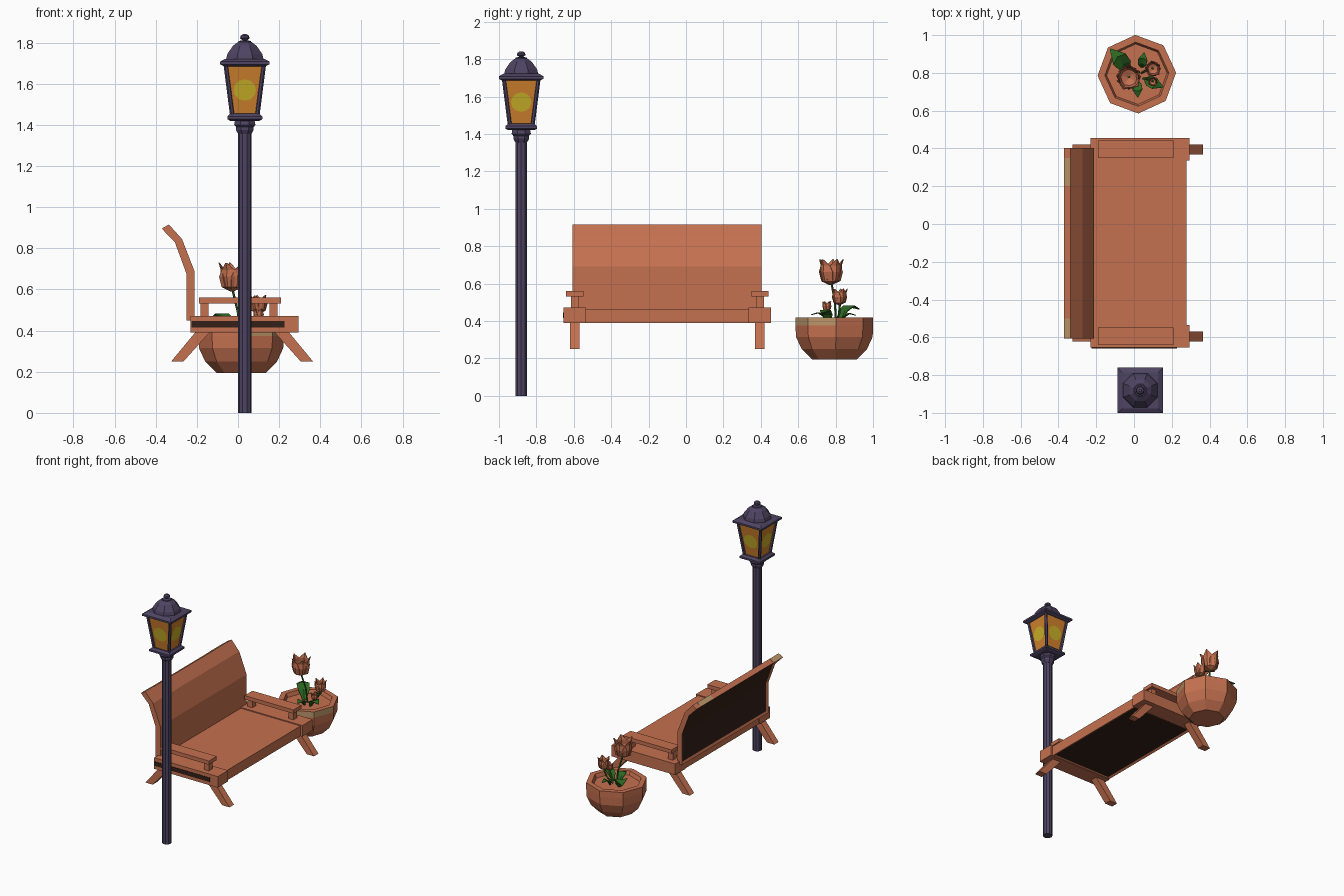
import bpy, bmesh, math
from mathutils import Vector

if "Cube" in bpy.data.objects:
    bpy.data.objects.remove(bpy.data.objects["Cube"])


def material(name, r, g, b):
    m = bpy.data.materials.new(name)
    m.diffuse_color = (r, g, b, 1)
    m.use_nodes = True
    m.node_tree.nodes["Principled BSDF"].inputs["Base Color"].default_value = m.diffuse_color
    return m


WOOD = material("terracotta", 0.56, 0.165, 0.08)
DARK = material("dark brown", 0.035, 0.014, 0.009)
IRON = material("purple iron", 0.076, 0.058, 0.122)
GLASS = material("amber glass", 0.63, 0.22, 0.026)
GLOW = material("yellow glow", 0.58, 0.43, 0.021)
GREEN = material("leaf green", 0.026, 0.14, 0.016)
TAN = material("worn tan", 0.50, 0.30, 0.14)


def make(name, verts, faces, *mats):
    me = bpy.data.meshes.new(name)
    me.from_pydata([tuple(v) for v in verts], [], faces)
    bm = bmesh.new()
    bm.from_mesh(me)
    bmesh.ops.recalc_face_normals(bm, faces=bm.faces)
    bm.to_mesh(me)
    bm.free()
    for m in mats:
        me.materials.append(m)
    ob = bpy.data.objects.new(name, me)
    bpy.context.collection.objects.link(ob)
    return ob


def prism(name, profile, y0, y1, *mats):
    """Extrude an x-z profile along y."""
    n = len(profile)
    v = [(x, y0, z) for x, z in profile] + [(x, y1, z) for x, z in profile]
    f = [list(range(n)), list(range(n, 2 * n))]
    f += [[i, (i + 1) % n, n + (i + 1) % n, n + i] for i in range(n)]
    return make(name, v, f, *mats)


def box(name, x0, x1, y0, y1, z0, z1, *mats):
    return prism(name, [(x0, z0), (x1, z0), (x1, z1), (x0, z1)], y0, y1, *mats)


def lathe(name, profile, sides, cx, cy, *mats, rot=0.0):
    """Spin an (r, z) profile with few sides."""
    v = [(cx + r * math.cos(rot + 2 * math.pi * i / sides),
          cy + r * math.sin(rot + 2 * math.pi * i / sides), z)
         for r, z in profile for i in range(sides)]
    k = len(profile)
    f = [[j * sides + i, j * sides + (i + 1) % sides,
          (j + 1) * sides + (i + 1) % sides, (j + 1) * sides + i]
         for j in range(k - 1) for i in range(sides)]
    f += [list(range(sides)), list(range((k - 1) * sides, k * sides))]
    return make(name, v, f, *mats)


def square(name, profile, mat):
    return lathe(name, [(h * math.sqrt(2), z) for h, z in profile], 4, LX, LY, mat, rot=math.pi / 4)


def tube(name, points, radius, mat, sides=5):
    """Thin rod through a few points."""
    v, pts = [], [Vector(p) for p in points]
    axis = (pts[-1] - pts[0]).to_track_quat('Z', 'Y')
    for p in pts:
        for i in range(sides):
            a = 2 * math.pi * i / sides
            v.append(p + axis @ Vector((radius * math.cos(a), radius * math.sin(a), 0)))
    f = [[j * sides + i, j * sides + (i + 1) % sides,
          (j + 1) * sides + (i + 1) % sides, (j + 1) * sides + i]
         for j in range(len(pts) - 1) for i in range(sides)]
    f += [list(range(sides)), list(range(len(v) - sides, len(v)))]
    return make(name, v, f, mat)


def blade(name, base, angle, profile, mat):
    """Petal or leaf: (distance, height, half width) rows, bulging at the middle."""
    d = Vector((math.cos(angle), math.sin(angle), 0))
    s = Vector((-d.y, d.x, 0))
    v, f = [], []
    for r, z, w in profile:
        p = Vector(base) + Vector((0, 0, z))
        v += [p + d * (r - w * 0.4) - s * w, p + d * r, p + d * (r - w * 0.4) + s * w]
    for j in range(len(profile) - 1):
        for i in (0, 1):
            a = j * 3 + i
            f.append([a, a + 1, a + 4, a + 3])
    ob = make(name, v, f, mat)
    mod = ob.modifiers.new("thickness", 'SOLIDIFY')
    mod.thickness = 0.004
    return ob


def dark_inset(ob, test, width):
    """Inset the chosen faces and paint them dark."""
    bm = bmesh.new()
    bm.from_mesh(ob.data)
    faces = [f for f in bm.faces if test(f)]
    bmesh.ops.inset_region(bm, faces=faces, thickness=width, use_even_offset=True)
    bmesh.ops.translate(bm, verts=list({v for f in faces for v in f.verts}),
                        vec=-0.008 * sum((f.normal for f in faces), Vector()).normalized())
    for f in faces:
        f.material_index = 1
    bm.to_mesh(ob.data)
    bm.free()


# Bench: seat and curved backrest with dark hollow undersides
seat = box("seat", -0.225, 0.278, -0.54, 0.335, 0.39, 0.465, WOOD, DARK)
dark_inset(seat, lambda f: f.normal.z < -0.9, 0.015)
back = prism("backrest", [(-0.212, 0.45), (-0.212, 0.69), (-0.272, 0.845), (-0.335, 0.915),
                          (-0.37, 0.895), (-0.307, 0.83), (-0.25, 0.675), (-0.25, 0.45)],
             -0.607, 0.403, WOOD, DARK)
dark_inset(back, lambda f: f.normal.x < -0.6 and f.calc_center_median().z < 0.87, 0.015)
# worn strips along the top rear edge
for y0, y1 in ((-0.6, -0.5), (0.2, 0.35)):
    prism("worn_edge", [(-0.371, 0.896), (-0.337, 0.9155), (-0.335, 0.914), (-0.369, 0.894)], y0, y1, TAN)

# Bench ends: frame, armrest, posts and splayed legs
for side in (-1, 1):
    c = -0.1 + side * 0.495
    box("end_frame", -0.23, 0.293, c - 0.06, c + 0.06, 0.39, 0.472, WOOD)
    box("armrest", -0.19, 0.21, c - 0.046, c + 0.046, 0.532, 0.56, WOOD)
    for x in (-0.163, 0.172):
        box("armrest_post", x - 0.02, x + 0.02, c - 0.021, c + 0.021, 0.465, 0.535, WOOD)
    for sx in (-1, 1):
        prism("leg", [(0.02 + sx * a, z) for a, z in
                      ((0.155, 0.395), (0.225, 0.395), (0.345, 0.25), (0.285, 0.25))],
              c - 0.026, c + 0.026, WOOD)
box("end_slot", -0.225, 0.227, -0.658, -0.652, 0.415, 0.446, DARK)

# Street lamp: pole, collar and lantern
LX, LY = 0.033, -0.881
lathe("lamp_pole", [(0.033, 0), (0.033, 1.38)], 10, LX, LY, IRON)
lathe("lamp_collar", [(0.034, 1.355), (0.046, 1.375), (0.046, 1.39), (0.056, 1.40), (0.05, 1.43)],
      8, LX, LY, IRON, rot=math.pi / 8)
square("lantern_base", [(0.07, 1.42), (0.085, 1.428), (0.085, 1.442), (0.07, 1.455)], IRON)
square("lantern_glass", [(0.058, 1.45), (0.093, 1.695)], GLASS)
eaves = square("lantern_eaves", [(0.1, 1.685), (0.12, 1.695), (0.12, 1.708), (0.095, 1.722)], IRON)
lathe("lantern_dome", [(0.1, 1.715), (0.092, 1.745), (0.062, 1.785), (0.036, 1.803)],
      8, LX, LY, IRON, rot=math.pi / 8)
lathe("finial", [(0.034, 1.795), (0.03, 1.808), (0.012, 1.812), (0.023, 1.822), (0.02, 1.834), (0.008, 1.842)],
      8, LX, LY, IRON)
for k in range(4):
    a = k * math.pi / 2
    n, u = Vector((math.cos(a), math.sin(a), 0)), Vector((-math.sin(a), math.cos(a), 0))
    c = Vector((LX, LY, 0))
    # corner bar
    tube("lantern_bar", [c + (n + u) * 0.061 + Vector((0, 0, 1.445)),
                         c + (n + u) * 0.093 + Vector((0, 0, 1.695))], 0.011, IRON, 6)
    # glow plate lying on the tilted pane
    ring = []
    for i in range(12):
        t = 2 * math.pi * i / 12
        z = 1.57 + 0.052 * math.sin(t)
        reach = 0.058 + (z - 1.45) / 0.245 * 0.035 + 0.003
        ring.append(c + n * reach + u * 0.055 * math.cos(t) + Vector((0, 0, z)))
    plate = make("lantern_glow", ring, [list(range(12))], GLOW)
    if plate.data.polygons[0].normal.dot(n) < 0:
        plate.data.flip_normals()

# Flower pot with a shallow recessed top
PX, PY = 0.015, 0.793
pot = lathe("flower_pot", [(0.12, 0.195), (0.175, 0.25), (0.205, 0.315), (0.208, 0.375), (0.208, 0.418),
                           (0.17, 0.418), (0.16, 0.39)], 8, PX, PY, WOOD, TAN, rot=0.04)
for p in pot.data.polygons:
    if 0.38 < p.center.z < 0.41 and p.center.y < PY - 0.05 and p.center.x > PX and p.normal.y < 0:
        p.material_index = 1


def flower(name, base, top, size, petals):
    b, t = Vector(base), Vector(top)
    tube(name + "_stem", [b, b.lerp(t, 0.5) + Vector((0.008, 0.008, 0)), t + Vector((0, 0, 0.01))], 0.006, GREEN)
    shape = [(0.04, 0, 0.06), (0.34, 0.14, 0.3), (0.44, 0.5, 0.36), (0.42, 0.75, 0.24), (0.5, 1, 0.02)]
    for i in range(petals):
        blade(name + "_petal", t, 0.5 + 2 * math.pi * i / petals,
              [(r * size, z * size, w * size) for r, z, w in shape], WOOD)


flower("large_flower", (0.01, 0.80, 0.39), (-0.028, 0.777, 0.595), 0.135, 5)
flower("small_flower", (0.04, 0.80, 0.39), (0.10, 0.823, 0.487), 0.085, 5)
flower("flower_bud", (0.05, 0.77, 0.39), (0.10, 0.755, 0.455), 0.05, 4)

# Leaves around the stems
for x, y, ang, s in ((-0.03, 0.82, 2.3, 1.25), (0.015, 0.755, -1.5, 0.75), (0.06, 0.765, -0.4, 0.9),
                     (0.04, 0.83, 1.4, 0.7)):
    blade("leaf", (x, y, 0.39), ang,
          [(r * s, z * s, w * s) for r, z, w in
           ((0, 0, 0.008), (0.03, 0.05, 0.03), (0.07, 0.075, 0.035), (0.115, 0.06, 0.003))], GREEN)
